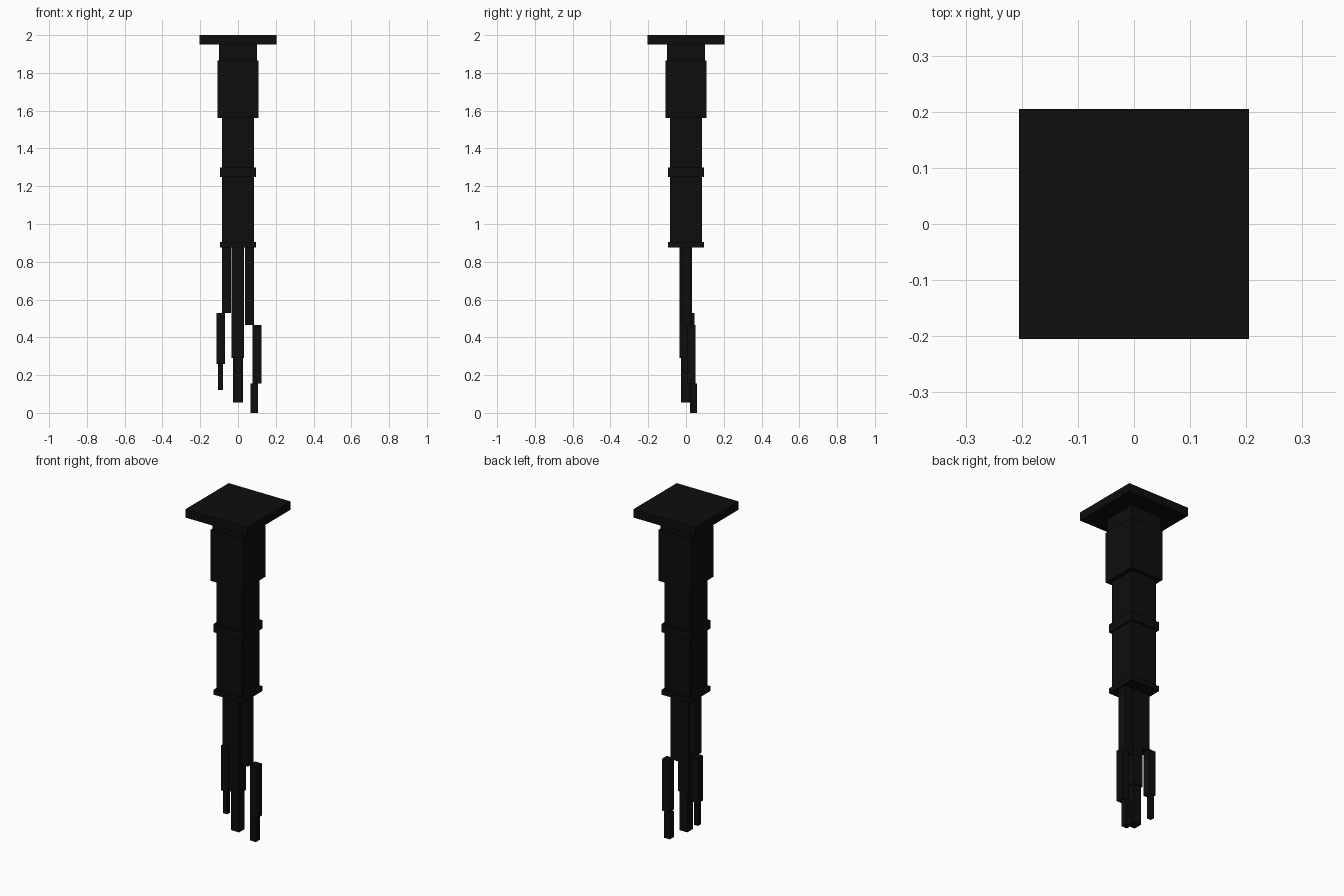
import bpy

cube = bpy.data.objects.get("Cube")
if cube:
    bpy.data.objects.remove(cube, do_unlink=True)

black = bpy.data.materials.new("matte_black")
black.use_nodes = True
colour = (0.004, 0.004, 0.004, 1)
black.diffuse_color = colour
black.node_tree.nodes["Principled BSDF"].inputs["Base Color"].default_value = colour


def box(name, x, y, z):
    """Box spanning the given (min, max) range on each axis."""
    spans = (x, y, z)
    bpy.ops.mesh.primitive_cube_add(size=1, location=[(a + b) / 2 for a, b in spans])
    ob = bpy.context.object
    ob.name = name
    ob.scale = [b - a for a, b in spans]
    bpy.ops.object.transform_apply(location=False, rotation=False, scale=True)
    ob.data.materials.append(black)


def square(name, half, z):
    """Square block centred on the axis."""
    box(name, (-half, half), (-half, half), z)


# Square column, from the mounting plate down
square("mounting_plate", 0.205, (1.95, 2.0))
square("neck", 0.1, (1.86, 1.95))
square("upper_housing", 0.108, (1.56, 1.865))
square("shaft", 0.084, (0.88, 1.56))
square("middle_collar", 0.095, (1.25, 1.30))
square("lower_collar", 0.095, (0.875, 0.905))

# Middle finger
box("middle_finger_base", (-0.035, 0.032), (-0.035, 0.031), (0.29, 0.88))
box("middle_finger_tip", (-0.027, 0.026), (-0.027, 0.026), (0.055, 0.29))

# Right finger
box("right_finger_base", (-0.085, -0.038), (-0.027, 0.026), (0.53, 0.88))
box("right_finger_middle", (-0.113, -0.068), (0.0, 0.045), (0.26, 0.53))
box("right_finger_tip", (-0.107, -0.08), (0.012, 0.039), (0.12, 0.26))

# Left finger
box("left_finger_base", (0.036, 0.084), (-0.027, 0.026), (0.465, 0.88))
box("left_finger_middle", (0.078, 0.125), (0.004, 0.051), (0.155, 0.465))
box("left_finger_tip", (0.067, 0.105), (0.02, 0.058), (0.0, 0.155))
